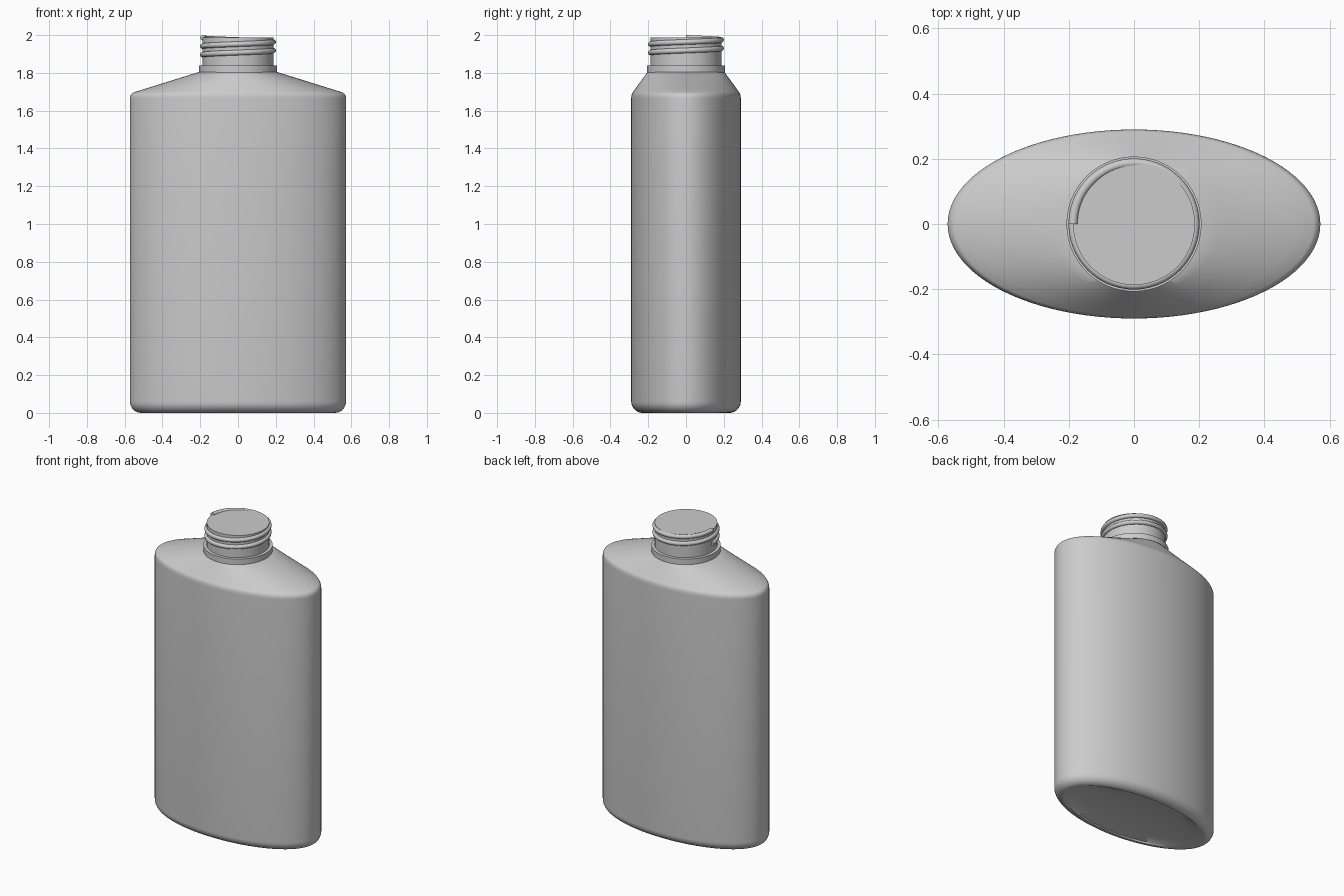
import bpy, bmesh
from math import sin, cos, pi, radians

cube = bpy.data.objects.get("Cube")
if cube:
    bpy.data.objects.remove(cube, do_unlink=True)

plastic = bpy.data.materials.new("grey plastic")
plastic.use_nodes = True
GREY = (0.6, 0.6, 0.6, 1)
plastic.diffuse_color = GREY
plastic.node_tree.nodes["Principled BSDF"].inputs["Base Color"].default_value = GREY


def finish(name, bm, angle):
    bmesh.ops.recalc_face_normals(bm, faces=bm.faces)
    mesh = bpy.data.meshes.new(name)
    bm.to_mesh(mesh)
    bm.free()
    obj = bpy.data.objects.new(name, mesh)
    bpy.context.collection.objects.link(obj)
    mesh.materials.append(plastic)
    bpy.ops.object.select_all(action='DESELECT')
    obj.select_set(True)
    bpy.context.view_layer.objects.active = obj
    bpy.ops.object.shade_smooth_by_angle(angle=radians(angle))
    return obj


def bridge(bm, lower, upper):
    n = len(lower)
    for i in range(n):
        j = (i + 1) % n
        bm.faces.new((lower[i], lower[j], upper[j], upper[i]))


def loft(name, sections, angle=35, segments=96, dish=None):
    """Skin elliptical sections (x radius, y radius, z) and close both ends."""
    bm = bmesh.new()
    rings = [[bm.verts.new((a * cos(2 * pi * i / segments), b * sin(2 * pi * i / segments), z))
              for i in range(segments)] for a, b, z in sections]
    for lower, upper in zip(rings, rings[1:]):
        bridge(bm, lower, upper)
    bm.faces.new(rings[-1])
    if dish is None:
        bm.faces.new(rings[0])
    else:
        centre = bm.verts.new((0, 0, dish))
        for i in range(segments):
            bm.faces.new((rings[0][i - 1], rings[0][i], centre))
    return finish(name, bm, angle)


# Oval body: dished base, rounded lower edge, straight wall, tapering shoulder
A, B, FILLET = 0.572, 0.29, 0.06
body = [(A * s, B * s, z) for s, z in ((0.3, 0.028), (0.6, 0.02), (0.8, 0.01))]
for k in range(9):
    t = k / 8 * pi / 2
    inset = FILLET * (1 - sin(t))
    body.append((A - inset, B - inset, FILLET * (1 - cos(t))))
body.append((A, B, 1.665))
for k in range(1, 7):
    t = k / 6 * radians(72)
    body.append((A - 0.03 * (1 - cos(t)), B - 0.012 * (1 - cos(t)), 1.665 + 0.034 * sin(t)))
a0, b0, z0 = body[-1]
for k in range(1, 7):
    f = k / 6
    body.append((a0 + (0.203 - a0) * f, b0 + (0.203 - b0) * f, z0 + (1.806 - z0) * f))
loft("bottle_body", body, dish=0.03)

# Collar and closed neck
loft("neck_collar", [(0.207, 0.207, 1.803), (0.207, 0.207, 1.84)])
loft("neck", [(0.187, 0.187, 1.82), (0.187, 0.187, 1.987)])

# Screw thread: round section swept down a right-handed helix, two turns
STEPS, SIDES, TURNS, PITCH, TUBE = 144, 12, 2, 0.045, 0.014
bm = bmesh.new()
loops = []
for s in range(STEPS + 1):
    turn = TURNS * s / STEPS
    t = pi - 2 * pi * turn
    loop = []
    for k in range(SIDES):
        p = 2 * pi * k / SIDES
        r = 0.187 + TUBE * cos(p)
        loop.append(bm.verts.new((r * cos(t), r * sin(t), 1.986 - PITCH * turn + TUBE * sin(p))))
    loops.append(loop)
for lower, upper in zip(loops, loops[1:]):
    bridge(bm, lower, upper)
bm.faces.new(loops[0])
bm.faces.new(loops[-1])
finish("screw_thread", bm, 40)
